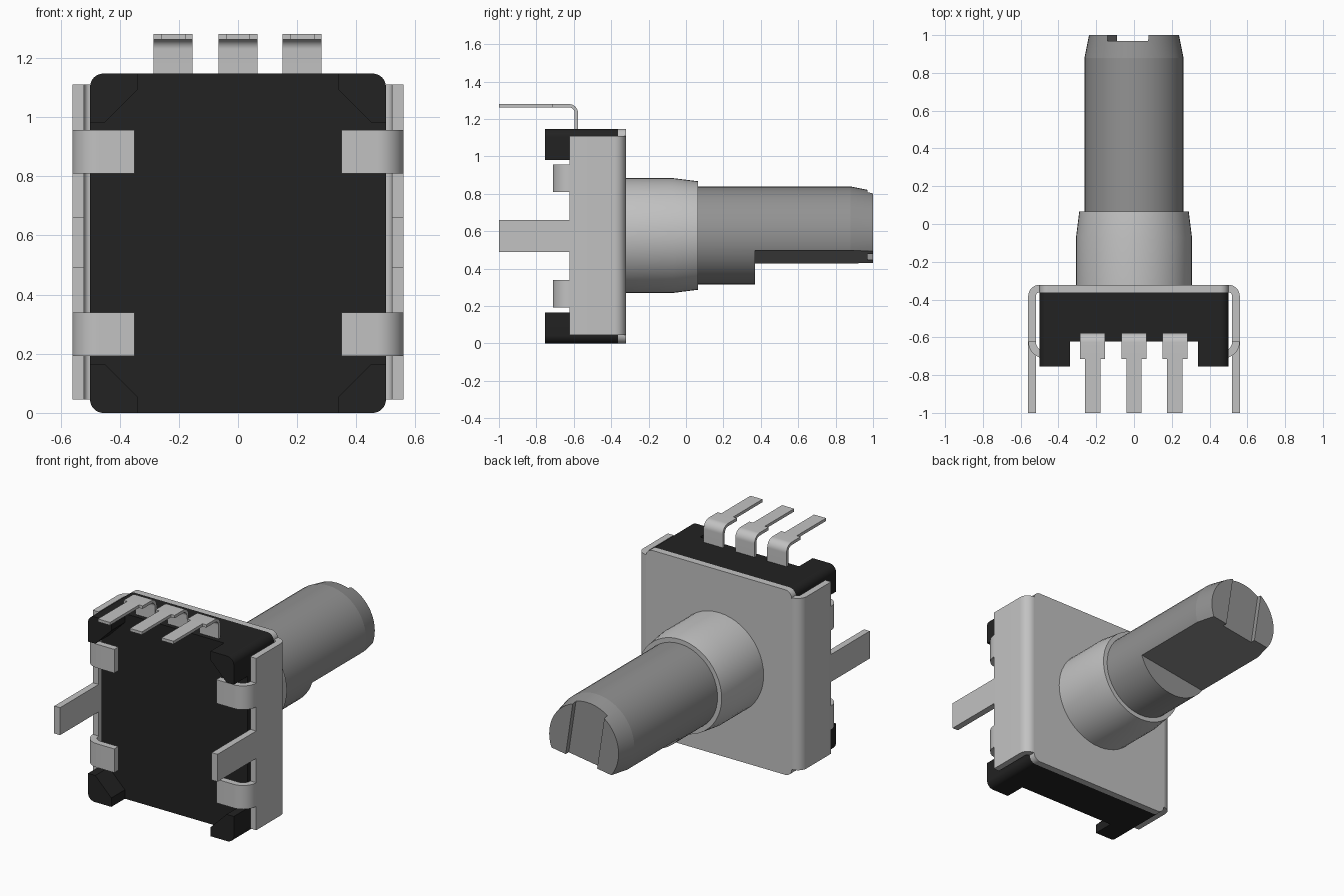
import bpy, bmesh, math
from mathutils import Matrix

cube = bpy.data.objects.get("Cube")
if cube:
    bpy.data.objects.remove(cube, do_unlink=True)


def material(name, rgb):
    m = bpy.data.materials.new(name)
    m.use_nodes = True
    m.diffuse_color = (*rgb, 1)
    m.node_tree.nodes["Principled BSDF"].inputs["Base Color"].default_value = (*rgb, 1)
    return m


BLACK = material("black plastic", (0.016, 0.016, 0.016))
METAL = material("light metal", (0.54, 0.54, 0.54))
GREY = material("shaft grey", (0.29, 0.29, 0.29))


def finish(bm, name, mat):
    bmesh.ops.recalc_face_normals(bm, faces=bm.faces)
    me = bpy.data.meshes.new(name)
    bm.to_mesh(me)
    bm.free()
    me.materials.append(mat)
    ob = bpy.data.objects.new(name, me)
    bpy.context.collection.objects.link(ob)
    return ob


def prism(name, pts, axis, lo, hi, mat):
    """Extrude a 2D outline along one axis."""
    place = {"x": lambda a, b, h: (h, a, b),
             "y": lambda a, b, h: (a, h, b),
             "z": lambda a, b, h: (a, b, h)}[axis]
    bm = bmesh.new()
    low = [bm.verts.new(place(a, b, lo)) for a, b in pts]
    high = [bm.verts.new(place(a, b, hi)) for a, b in pts]
    bm.faces.new(low)
    bm.faces.new(high)
    n = len(pts)
    for i in range(n):
        j = (i + 1) % n
        bm.faces.new((low[i], low[j], high[j], high[i]))
    return finish(bm, name, mat)


def lathe(name, profile, mat, z, seg=48):
    """Turn (radius, y) points around a y-parallel axis at height z."""
    bm = bmesh.new()
    rings = []
    for r, y in profile:
        angles = [2 * math.pi * i / seg for i in range(seg)]
        rings.append([bm.verts.new((r * math.cos(a), y, z + r * math.sin(a))) for a in angles])
    for a, b in zip(rings, rings[1:]):
        for i in range(seg):
            j = (i + 1) % seg
            bm.faces.new((a[i], a[j], b[j], b[i]))
    bm.faces.new(rings[0])
    bm.faces.new(rings[-1])
    return finish(bm, name, mat)


def arc(cx, cy, r, a0, a1, n=12):
    angles = [math.radians(a0 + (a1 - a0) * i / n) for i in range(n + 1)]
    return [(cx + r * math.cos(a), cy + r * math.sin(a)) for a in angles]


def rect(x0, x1, y0, y1):
    return [(x0, y0), (x1, y0), (x1, y1), (x0, y1)]


def flip(pts, s):
    return [(s * a, b) for a, b in pts]


H, ZC, R = 1.147, 0.577, 0.045
outline = (arc(0.5 - R, H - R, R, 0, 90) + arc(-0.5 + R, H - R, R, 90, 180)
           + arc(-0.5 + R, R, R, 180, 270) + arc(0.5 - R, R, R, 270, 360))

# Plastic housing and metal cover plate
prism("housing", outline, "y", -0.622, -0.363, BLACK)
prism("cover_plate", outline, "y", -0.363, -0.322, METAL)

# Corner feet behind the housing
foot = [(0.34, 0), (0.34, 0.055), (0.45, 0.165), (0.5, 0.165)] + arc(0.5 - R, R, R, 360, 270)
for s, side in ((1, "left"), (-1, "right")):
    prism(f"lower_foot_{side}", flip(foot, s), "y", -0.755, -0.622, BLACK)
    top = [(a, H - b) for a, b in flip(foot, s)]
    prism(f"upper_foot_{side}", top, "y", -0.755, -0.622, BLACK)

    # Folded side wing of the cover
    wing = (arc(0.5, -0.382, 0.06, 90, 0) + [(0.56, -0.622), (0.52, -0.622)]
            + arc(0.5, -0.382, 0.02, 0, 90))
    prism(f"side_wing_{side}", flip(wing, s), "z", 0.045, 1.11, METAL)

    # Mounting leg
    prism(f"mounting_leg_{side}", flip(rect(0.52, 0.56, -1, -0.622), s), "z", 0.49, 0.66, METAL)

    # Clips bent over the back
    clip = (arc(0.47, -0.622, 0.09, 0, -90) + [(0.35, -0.712), (0.35, -0.672)]
            + arc(0.47, -0.622, 0.05, -90, 0))
    for z0, place in ((0.193, "lower"), (0.81, "upper")):
        prism(f"{place}_clip_{side}", flip(clip, s), "z", z0, z0 + 0.147, METAL)

# Three bent contact pins
T = 0.018
bend = ([(-0.577, 1.1)] + arc(-0.627, 1.23, 0.05, 0, 90) + [(-0.715, 1.28), (-0.715, 1.28 - T)]
        + arc(-0.627, 1.23, 0.05 - T, 90, 0) + [(-0.577 - T, 1.1)])
for i, x in enumerate((-0.219, 0, 0.217)):
    prism(f"pin_base_{i + 1}", bend, "x", x - 0.066, x + 0.066, METAL)
    prism(f"pin_tip_{i + 1}", rect(-1, -0.715, 1.28 - T, 1.28), "x", x - 0.041, x + 0.041, METAL)

# Bushing and shaft
lathe("bushing", [(0.307, -0.33), (0.307, -0.07), (0.29, 0.065)], METAL, ZC)
shaft = lathe("shaft", [(0.262, 0.0), (0.262, 0.88), (0.238, 1.0)], GREY, ZC)

# Slightly turned flat and end slot cut into the shaft
turn = Matrix.Translation((0, 0, ZC)) @ Matrix.Rotation(math.radians(-8.6), 4, "Y")
cuts = (("flat_cutter", rect(-0.6, 0.6, -0.6, -0.116), 0.37),
        ("slot_cutter", rect(-0.109, 0.109, -0.65, 0.6), 0.97))
for name, pts, y0 in cuts:
    cutter = prism(name, pts, "y", y0, 1.2, GREY)
    cutter.data.transform(turn)
    cutter.hide_render = True
    mod = shaft.modifiers.new(name, "BOOLEAN")
    mod.operation = "DIFFERENCE"
    mod.solver = "EXACT"
    mod.object = cutter
    bpy.context.view_layer.objects.active = shaft
    bpy.ops.object.modifier_apply(modifier=name)
    bpy.data.objects.remove(cutter, do_unlink=True)

# Smooth the round surfaces and keep the edges sharp
for ob in bpy.context.scene.objects:
    ob.select_set(ob.type == "MESH")
bpy.context.view_layer.objects.active = shaft
bpy.ops.object.shade_smooth_by_angle(angle=math.radians(10))
